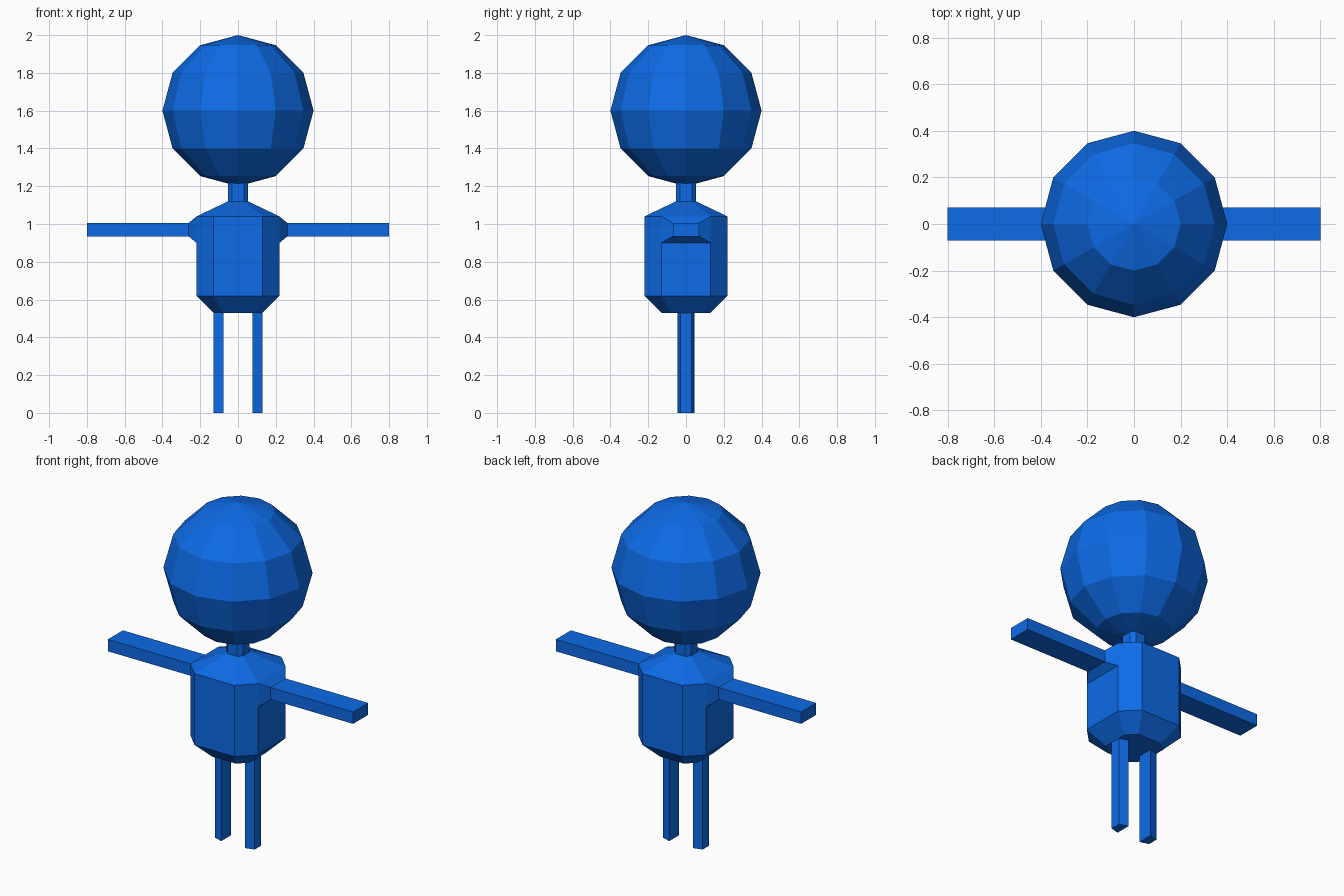
import bpy, bmesh

if "Cube" in bpy.data.objects:
    bpy.data.objects.remove(bpy.data.objects["Cube"])

blue = bpy.data.materials.new("blue")
blue.diffuse_color = (0.004, 0.147, 0.8, 1)
blue.use_nodes = True
blue.node_tree.nodes["Principled BSDF"].inputs["Base Color"].default_value = blue.diffuse_color


def finish(bm, name):
    bmesh.ops.recalc_face_normals(bm, faces=bm.faces)
    mesh = bpy.data.meshes.new(name)
    bm.to_mesh(mesh)
    bm.free()
    mesh.materials.append(blue)
    obj = bpy.data.objects.new(name, mesh)
    bpy.context.collection.objects.link(obj)
    return obj


def octagon(a, b, z):
    """Eight corners with flat sides at distance a and half-width b."""
    return [(a, -b, z), (a, b, z), (b, a, z), (-b, a, z),
            (-a, b, z), (-a, -b, z), (-b, -a, z), (b, -a, z)]


def loft(name, rings):
    """Skin a list of equal rings and cap both ends."""
    bm = bmesh.new()
    loops = [[bm.verts.new(p) for p in ring] for ring in rings]
    n = len(loops[0])
    for lo, hi in zip(loops, loops[1:]):
        for i in range(n):
            j = (i + 1) % n
            bm.faces.new((lo[i], lo[j], hi[j], hi[i]))
    bm.faces.new(loops[0])
    bm.faces.new(loops[-1])
    return finish(bm, name)


# Head: low-poly ball
bm = bmesh.new()
bmesh.ops.create_uvsphere(bm, u_segments=12, v_segments=6, radius=0.4)
bmesh.ops.translate(bm, verts=bm.verts, vec=(0, 0, 1.6))
finish(bm, "head")

# Torso with bevelled hips and sloping shoulders, then the neck
loft("torso", [octagon(0.13, 0.077, 0.53), octagon(0.22, 0.13, 0.62),
               octagon(0.22, 0.13, 1.04), octagon(0.053, 0.031, 1.12)])
loft("neck", [octagon(0.053, 0.031, 1.12), octagon(0.053, 0.031, 1.22)])


def arm_ring(x, w, z0, z1):
    return [(x, -w, z0), (x, w, z0), (x, w, z1), (x, -w, z1)]


for side, s in (("left", -1), ("right", 1)):
    # Arm with tapered shoulder socket
    loft(side + "_arm", [arm_ring(s * 0.22, 0.13, 0.90, 1.04),
                         arm_ring(s * 0.262, 0.07, 0.935, 1.005),
                         arm_ring(s * 0.8, 0.07, 0.935, 1.005)])
    # Leg: post narrowing slightly toward the outside
    loft(side + "_leg", [[(s * 0.13, -0.03, z), (s * 0.13, 0.03, z),
                          (s * 0.077, 0.045, z), (s * 0.077, -0.045, z)]
                         for z in (0, 0.53)])
